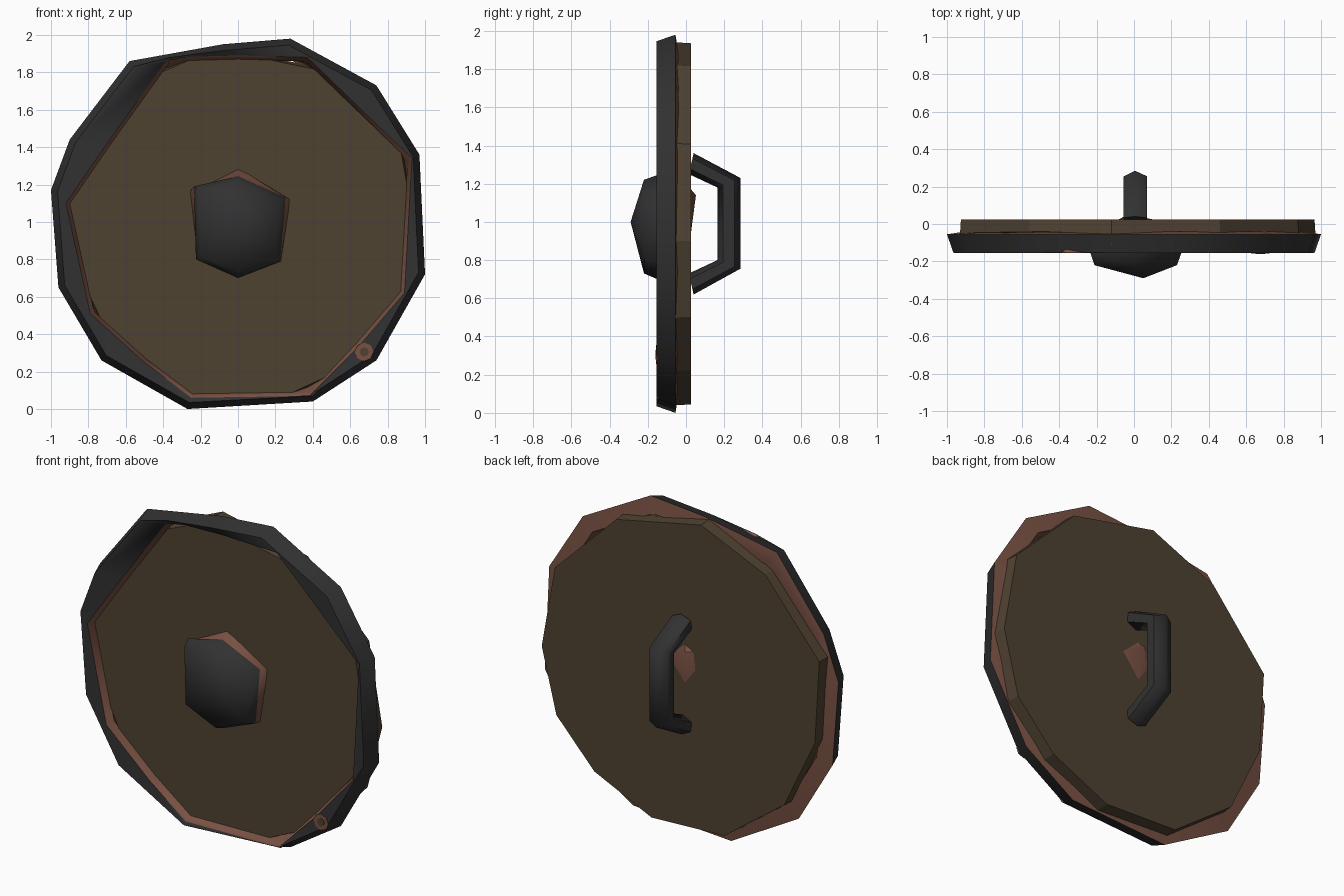
import bpy, bmesh, math
from mathutils import Vector

if "Cube" in bpy.data.objects:
    bpy.data.objects.remove(bpy.data.objects["Cube"])


def material(name, rgb):
    m = bpy.data.materials.new(name)
    m.diffuse_color = (*rgb, 1)
    m.use_nodes = True
    m.node_tree.nodes["Principled BSDF"].inputs["Base Color"].default_value = m.diffuse_color
    return m


WOOD = material("dark_wood", (0.078, 0.054, 0.031))
IRON = material("dark_iron", (0.031, 0.031, 0.031))
RUST = material("rust", (0.19, 0.082, 0.056))
C = Vector((0, 0, 1))          # shield centre


def ring(pts, y, s=1.0):
    """Outline of (x, z) points at depth y, scaled about the shield centre."""
    return [Vector((x * s, y, 1 + (z - 1) * s)) for x, z in pts]


def loft(name, rings, mats, bands, caps=(False, False), closed=False, angle=None):
    """Skin between equal rings; bands gives the material index per band."""
    bm = bmesh.new()
    vs = [[bm.verts.new(p) for p in r] for r in rings]
    n = len(rings[0])
    for b in range(len(rings) if closed else len(rings) - 1):
        r0, r1 = vs[b], vs[(b + 1) % len(rings)]
        for i in range(n):
            j = (i + 1) % n
            bm.faces.new((r0[i], r0[j], r1[j], r1[i])).material_index = bands[b]
    for use, r, b in ((caps[0], vs[0], bands[0]), (caps[1], vs[-1], bands[-1])):
        if use:
            bm.faces.new(r).material_index = b
    bmesh.ops.remove_doubles(bm, verts=bm.verts, dist=0.0005)
    bmesh.ops.recalc_face_normals(bm, faces=bm.faces)
    me = bpy.data.meshes.new(name)
    bm.to_mesh(me)
    bm.free()
    for m in mats:
        me.materials.append(m)
    ob = bpy.data.objects.new(name, me)
    bpy.context.collection.objects.link(ob)
    if angle:
        bpy.ops.object.select_all(action='DESELECT')
        ob.select_set(True)
        bpy.context.view_layer.objects.active = ob
        bpy.ops.object.shade_smooth_by_angle(angle=math.radians(angle))
    return ob


# Rough wooden disc
wood = [(0.88, 1.41), (0.46, 1.82), (-0.12, 1.94), (-0.56, 1.75), (-0.93, 1.31),
        (-0.90, 0.80), (-0.69, 0.36), (-0.28, 0.06), (0.22, 0.04), (0.61, 0.22),
        (0.87, 0.50), (0.97, 0.90)]
loft("wooden_disc", [ring(wood, -0.11, 0.985), ring(wood, -0.05, 1.0), ring(wood, 0.025, 0.995)],
     [WOOD], [0, 0], (True, True))

# Hammered iron rim: irregular outer outline around a near-octagonal opening
outer = [(0.28, 1.98), (0.74, 1.73), (0.97, 1.36), (1.0, 0.72), (0.74, 0.26),
         (0.40, 0.04), (-0.27, 0.0), (-0.73, 0.26), (-0.96, 0.65), (-1.0, 1.17),
         (-0.90, 1.44), (-0.58, 1.86), (-0.08, 1.95)]
inner = [(0.37, 1.88), (0.65, 1.61), (0.93, 1.34), (0.89, 0.62), (0.65, 0.34),
         (0.40, 0.07), (-0.25, 0.06), (-0.50, 0.25), (-0.79, 0.51), (-0.92, 1.10),
         (-0.70, 1.42), (-0.37, 1.88), (0.0, 1.89)]
loft("iron_rim", [ring(outer, -0.055), ring(outer, -0.155, 0.965),
                  ring(inner, -0.152), ring(inner, -0.105, 0.975), ring(outer, -0.04, 0.90)],
     [IRON, RUST], [0, 0, 1, 1, 1], closed=True, angle=50)

# Rusty rivet on the rim
c = (0.675, 0.305)
for name, r, y, m in (("rivet_ring", 0.05, -0.158, RUST), ("rivet_centre", 0.025, -0.161, WOOD)):
    pts = [(c[0] + r * math.cos(a * math.pi / 4), c[1] + r * math.sin(a * math.pi / 4)) for a in range(8)]
    loft(name, [ring(pts, y + 0.008), ring(pts, y)], [m], [0], (False, True))

# Central boss: rusty collar under a six-sided iron dome
collar = [(0, 1.29), (0.28, 1.12), (0.23, 0.79), (0, 0.70), (-0.22, 0.80), (-0.26, 1.16)]
dome = [(0, 1.245), (0.255, 1.13), (0.225, 0.79), (0, 0.70), (-0.225, 0.80), (-0.235, 1.19)]
apex = [Vector((0.05, -0.29, 1.0))] * 6
loft("boss", [ring(collar, -0.10), ring(dome, -0.15), ring(dome, -0.22, 0.90), apex],
     [RUST, IRON], [0, 1, 1], angle=65)

# Bent rusty metal poking through the back
patch = [(0.17, 1.04), (0.0, 0.82), (-0.11, 0.97), (-0.09, 1.14), (0.0, 1.19)]
loft("boss_back", [ring(patch, 0.01), [Vector((-0.03, 0.052, 1.14))] * 5], [RUST], [0], angle=40)

# Hand grip: six-sided bar along a bent path, pointed edge facing outward
# (outer edge and inner edge of the bar at each bend, as y, z)
bends = [((0.04, 1.36), (0.015, 1.25)), ((0.285, 1.23), (0.165, 1.18)),
         ((0.285, 0.755), (0.165, 0.80)), ((0.04, 0.62), (0.015, 0.73))]
grip = []
for (oy, oz), (iy, iz) in bends:
    section = [(0, 0), (0.065, 0.25), (0.065, 0.75), (0, 1), (-0.06, 0.75), (-0.06, 0.25)]
    grip.append([Vector((0.005 + x, oy + (iy - oy) * t, oz + (iz - oz) * t)) for x, t in section])
loft("hand_grip", grip, [IRON], [0, 0, 0], (True, True), angle=65)
